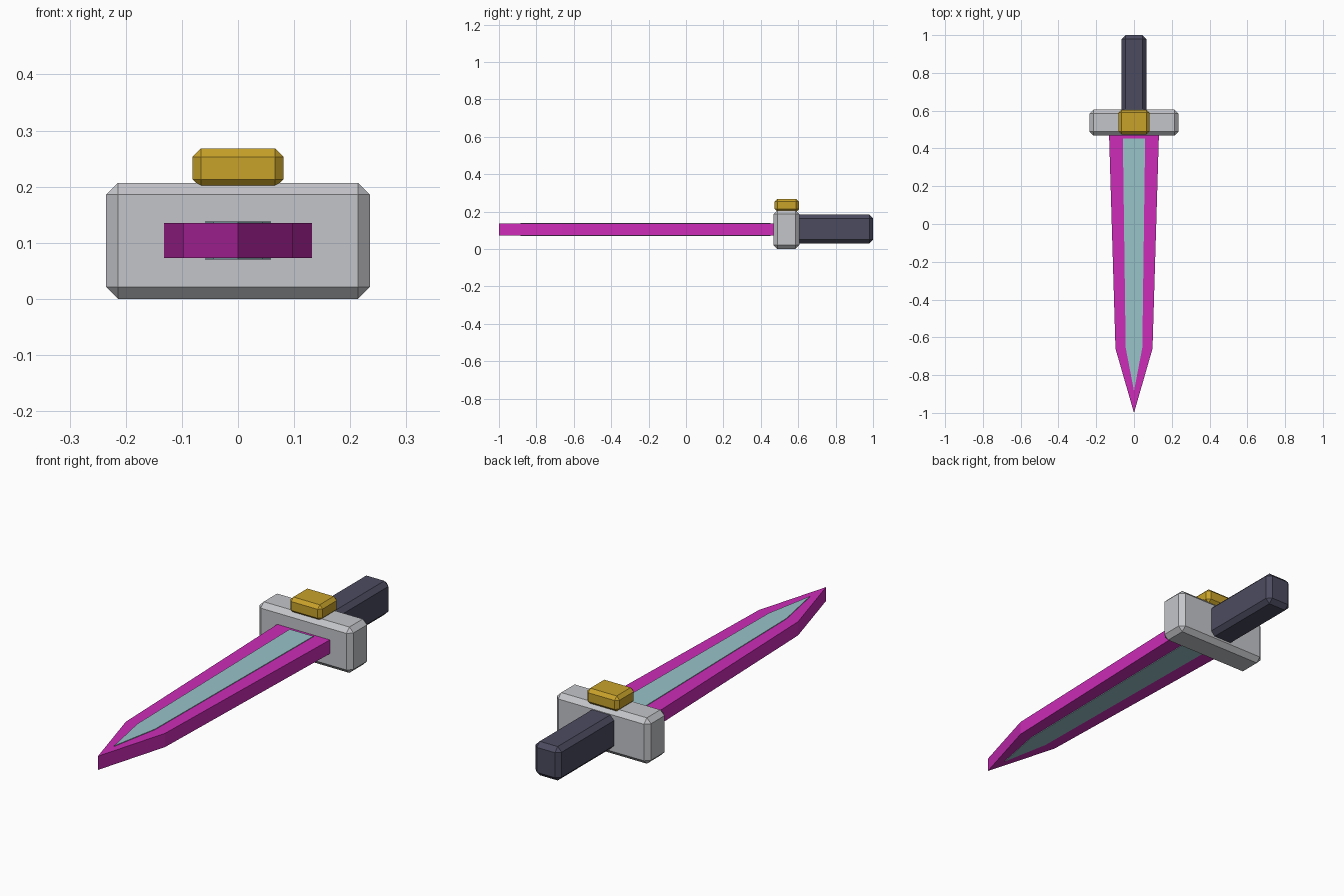
import bpy, bmesh

if "Cube" in bpy.data.objects:
    bpy.data.objects.remove(bpy.data.objects["Cube"])


def material(name, rgb):
    lin = [((c / 255 + 0.055) / 1.055) ** 2.4 for c in rgb]
    m = bpy.data.materials.new(name)
    m.diffuse_color = (*lin, 1)
    m.use_nodes = True
    m.node_tree.nodes["Principled BSDF"].inputs["Base Color"].default_value = m.diffuse_color
    return m


def finish(name, bm, mat):
    bmesh.ops.recalc_face_normals(bm, faces=bm.faces)
    me = bpy.data.meshes.new(name)
    bm.to_mesh(me)
    bm.free()
    me.materials.append(mat)
    ob = bpy.data.objects.new(name, me)
    bpy.context.collection.objects.link(ob)
    return ob


def chamfered_box(name, lo, hi, width, mat):
    bm = bmesh.new()
    bmesh.ops.create_cube(bm, size=1)
    for v in bm.verts:
        v.co = [(a + b) / 2 + c * (b - a) for a, b, c in zip(lo, hi, v.co)]
    bmesh.ops.bevel(bm, geom=bm.edges[:], offset=width, segments=1,
                    affect='EDGES', profile=0.5)
    return finish(name, bm, mat)


def blade_prism(name, half, z0, z1, mat):
    # half: (half width, y) from root to tip, mirrored across x
    outline = half + [(-x, y) for x, y in reversed(half) if x > 0]
    bm = bmesh.new()
    face = bm.faces.new([bm.verts.new((x, y, z0)) for x, y in outline])
    ext = bmesh.ops.extrude_face_region(bm, geom=[face], use_keep_orig=True)
    for g in ext["geom"]:
        if isinstance(g, bmesh.types.BMVert):
            g.co.z = z1
    return finish(name, bm, mat)


magenta = material("magenta", (204, 44, 184))
pale_teal = material("pale teal", (152, 195, 201))
silver = material("silver", (196, 197, 201))
gold = material("gold", (200, 162, 42))
slate = material("dark slate", (75, 75, 96))

# Blade and its slightly raised central panel (both faces)
blade_prism("blade", [(0.132, 0.475), (0.098, -0.66), (0, -1.0)], 0.073, 0.135, magenta)
blade_prism("blade_panel", [(0.059, 0.453), (0.044, -0.655), (0, -0.885)], 0.070, 0.138, pale_teal)

# Crossguard, top ornament and grip
chamfered_box("guard", (-0.235, 0.468, 0), (0.235, 0.606, 0.207), 0.021, silver)
chamfered_box("guard_ornament", (-0.081, 0.474, 0.198), (0.081, 0.604, 0.268), 0.015, gold)
chamfered_box("grip", (-0.065, 0.57, 0.03), (0.065, 1.0, 0.183), 0.02, slate)
